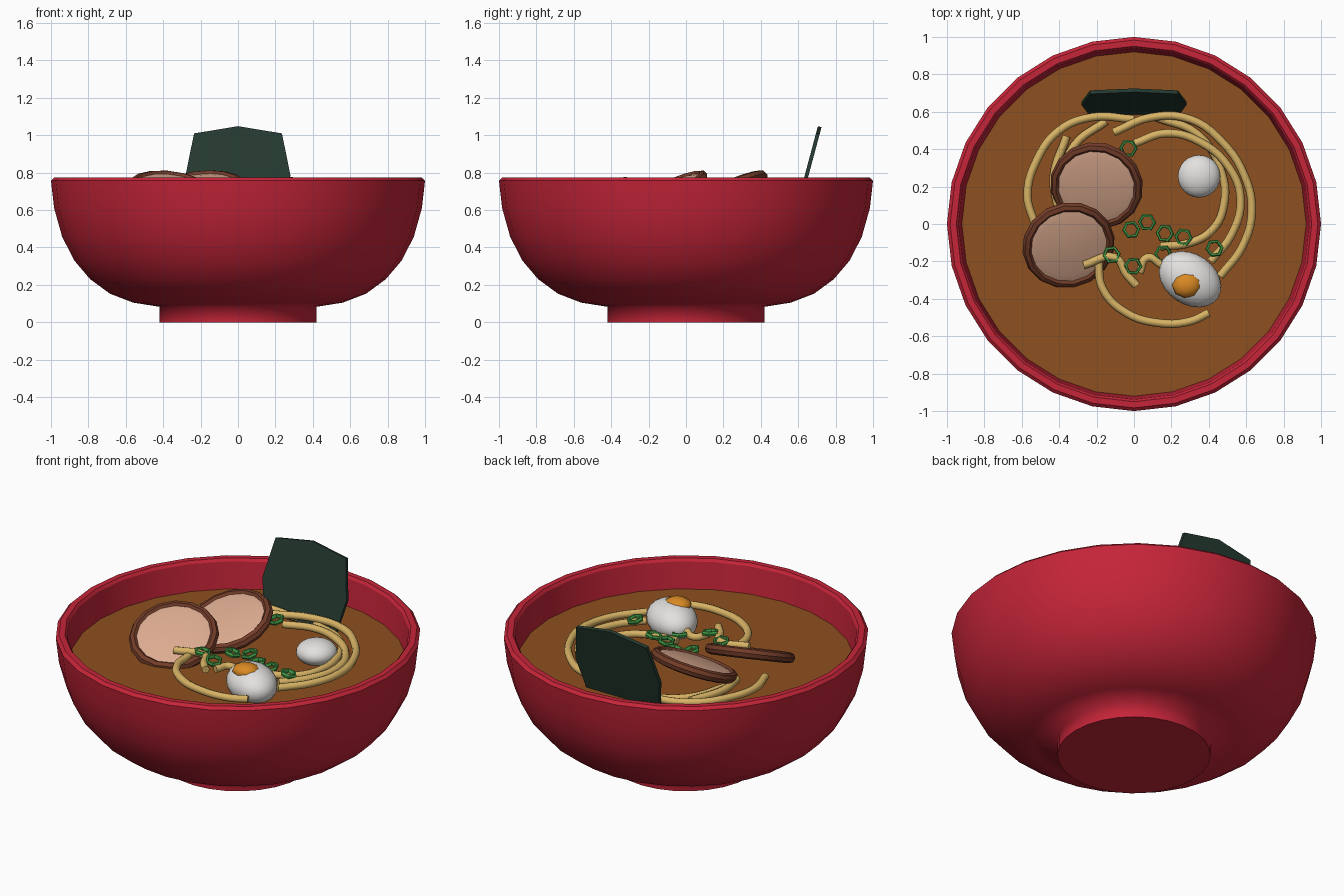
import bpy, bmesh, math, random
from mathutils import Vector, Matrix

random.seed(4)
cube = bpy.data.objects.get("Cube")
if cube:
    bpy.data.objects.remove(cube, do_unlink=True)


def material(name, r, g, b):
    m = bpy.data.materials.new(name)
    m.use_nodes = True
    m.diffuse_color = (r, g, b, 1)
    m.node_tree.nodes["Principled BSDF"].inputs["Base Color"].default_value = (r, g, b, 1)
    return m


RED = material("bowl red", 0.56, 0.018, 0.04)
BROTH = material("broth brown", 0.27, 0.08, 0.014)
NOODLE = material("noodle yellow", 0.68, 0.45, 0.13)
PINK = material("meat pink", 0.72, 0.41, 0.28)
CRUST = material("meat crust brown", 0.17, 0.045, 0.022)
WHITE = material("egg white", 0.76, 0.75, 0.73)
YOLK = material("yolk orange", 0.7, 0.25, 0.017)
GREEN = material("onion green", 0.06, 0.36, 0.07)
SEAWEED = material("seaweed dark green", 0.018, 0.042, 0.03)


def finish(name, bm, mats, angle=30):
    """Turn a bmesh into a shaded, coloured object."""
    bmesh.ops.remove_doubles(bm, verts=bm.verts, dist=1e-5)
    bmesh.ops.recalc_face_normals(bm, faces=bm.faces)
    me = bpy.data.meshes.new(name)
    bm.to_mesh(me)
    bm.free()
    for m in mats:
        me.materials.append(m)
    ob = bpy.data.objects.new(name, me)
    bpy.context.collection.objects.link(ob)
    select(ob)
    if angle:
        bpy.ops.object.shade_smooth_by_angle(angle=math.radians(angle))
    return ob


def select(ob):
    bpy.ops.object.select_all(action='DESELECT')
    ob.select_set(True)
    bpy.context.view_layer.objects.active = ob


def lathe(name, profile, sides, mats, angle=30, band_colour=None, loop=False):
    """Revolve (radius, height) points around z; a closed loop gives a ring."""
    bm = bmesh.new()
    rings = []
    for i in range(sides):
        a = math.tau * i / sides
        rings.append([bm.verts.new((r * math.cos(a), r * math.sin(a), z)) for r, z in profile])
    n = len(profile)
    for i in range(sides):
        p, q = rings[i], rings[(i + 1) % sides]
        for j in range(n if loop else n - 1):
            k = (j + 1) % n
            f = bm.faces.new((p[j], q[j], q[k], p[k]))
            f.material_index = band_colour(j) if band_colour else 0
    return finish(name, bm, mats, angle)


def place(ob, location, normal=(0, 0, 1), spin=0):
    tilt = Vector((0, 0, 1)).rotation_difference(Vector(normal)).to_matrix().to_4x4()
    ob.matrix_world = Matrix.Translation(location) @ tilt @ Matrix.Rotation(spin, 4, 'Z')


def ellipsoid(name, location, radii, mat, spin=0, segments=24, rings=14):
    bm = bmesh.new()
    bmesh.ops.create_uvsphere(bm, u_segments=segments, v_segments=rings, radius=1)
    bmesh.ops.scale(bm, vec=radii, verts=bm.verts)
    place(finish(name, bm, [mat], 60), location, spin=spin)


# Bowl: outer shell with foot, and a crisp rim running down the inside
SIDES = 28
lathe("bowl", [(1, 0.757), (0.983, 0.61), (0.94, 0.457), (0.875, 0.33), (0.79, 0.23),
               (0.685, 0.153), (0.56, 0.105), (0.42, 0.083), (0.42, 0), (0, 0)],
      SIDES, [RED], 85)
lathe("bowl_rim", [(1, 0.757), (0.983, 0.774), (0.95, 0.774), (0.938, 0.758), (0.918, 0.58)],
      SIDES, [RED])
lathe("broth", [(0, 0.6), (0.922, 0.6)], SIDES, [BROTH])

# Noodles: tubes resting on the broth (height, then path)
PATHS = [
    (0.64, [(-.53, 0), (-.57, .15), (-.52, .34), (-.4, .5), (-.23, .57), (0, .56)]),
    (0.63, [(-.41, .1), (-.43, .25), (-.36, .47)]),
    (0.62, [(-.4, .2), (-.32, .42), (-.15, .55)]),
    (0.66, [(-.11, .49), (.09, .57), (.3, .56), (.47, .44), (.59, .26), (.63, .07), (.58, -.12), (.46, -.28)]),
    (0.65, [(0, .43), (.17, .485), (.35, .44), (.51, .3), (.57, .13), (.52, -.06), (.41, -.2)]),
    (0.63, [(.12, .57), (.34, .48), (.47, .27), (.48, .1), (.42, -.03), (.3, -.1), (.14, -.12)]),
    (0.65, [(-.19, -.2), (-.17, -.34), (-.05, -.47), (.14, -.53), (.3, -.52), (.4, -.475)]),
    (0.67, [(-.27, -.22), (-.1, -.18), (-.04, -.27), (.015, -.33)]),
    (0.65, [(.03, -.26), (.07, -.18), (.15, -.22)]),
]
curve = bpy.data.curves.new("noodles", 'CURVE')
curve.dimensions = '3D'
curve.bevel_depth = 0.022
curve.bevel_resolution = 2
curve.resolution_u = 5
curve.use_fill_caps = True
curve.materials.append(NOODLE)
for height, path in PATHS:
    spline = curve.splines.new('BEZIER')
    spline.bezier_points.add(len(path) - 1)
    for point, (x, y) in zip(spline.bezier_points, path):
        point.co = (x, y, height)
        point.handle_left_type = point.handle_right_type = 'AUTO'
noodles = bpy.data.objects.new("noodles", curve)
bpy.context.collection.objects.link(noodles)
select(noodles)
bpy.ops.object.convert(target='MESH')
bpy.ops.object.shade_smooth_by_angle(angle=math.radians(50))

# Meat slices: pink discs inside a rounded crust
half = [(0, 0.028), (0.17, 0.026), (0.205, 0.018), (0.218, 0.03), (0.24, 0.022), (0.25, 0)]
slice_profile = half + [(r, -z) for r, z in reversed(half[:-1])]
last = len(slice_profile) - 2
for name, spot, normal in (("meat_slice_back", (-0.2, 0.205, 0.7), (-0.1, -0.37, 0.92)),
                           ("meat_slice_front", (-0.35, -0.112, 0.69), (0.14, -0.4, 0.9))):
    meat = lathe(name, slice_profile, 16, [PINK, CRUST], 40,
                 lambda j: 0 if min(j, last - j) < 2 else 1)
    place(meat, spot, normal, 0.15)

# Eggs: one with its yolk showing, one face down
ellipsoid("egg_white", (0.3, -0.295, 0.655), (0.18, 0.135, 0.105), WHITE, spin=-0.6)
ellipsoid("egg_yolk", (0.283, -0.325, 0.735), (0.08, 0.07, 0.042), YOLK, spin=0.2, segments=9, rings=6)
ellipsoid("second_egg", (0.348, 0.255, 0.645), (0.114, 0.114, 0.07), WHITE)

# Spring onion rings: six-sided hoops scattered over the noodles
SPOTS = [(-.03, .405), (.07, .01), (-.015, -.03), (.165, -.05), (.265, -.07),
         (.43, -.13), (-.005, -.225), (-.12, -.165), (.155, -.16)]
for i, (x, y) in enumerate(SPOTS):
    hoop = lathe(f"onion_ring_{i + 1}", [(0.05, 0), (0.045, 0.012), (0.035, 0.012), (0.032, 0),
                                         (0.035, -0.012), (0.045, -0.012)],
                 6, [GREEN], 0, loop=True)
    lean = Vector((random.uniform(-.25, .25), random.uniform(-.25, .25), 1))
    place(hoop, (x, y, 0.68 if i in (0, 5, 6, 7) else 0.65), lean, random.uniform(-.2, .2))

# Seaweed sheet: thin eight-cornered plate leaning back
bm = bmesh.new()
corners = [(0, 0.27), (0.235, 0.23), (0.28, 0), (0.235, -0.23),
           (0, -0.27), (-0.235, -0.23), (-0.28, 0), (-0.235, 0.23)]
sheet = bm.faces.new([bm.verts.new((x, 0.01, z)) for x, z in corners])
out = bmesh.ops.extrude_face_region(bm, geom=[sheet])
bmesh.ops.translate(bm, vec=(0, -0.02, 0),
                    verts=[v for v in out["geom"] if isinstance(v, bmesh.types.BMVert)])
seaweed = finish("seaweed_sheet", bm, [SEAWEED], 0)
seaweed.location = (0, 0.645, 0.785)
seaweed.rotation_euler.x = -math.radians(15)
